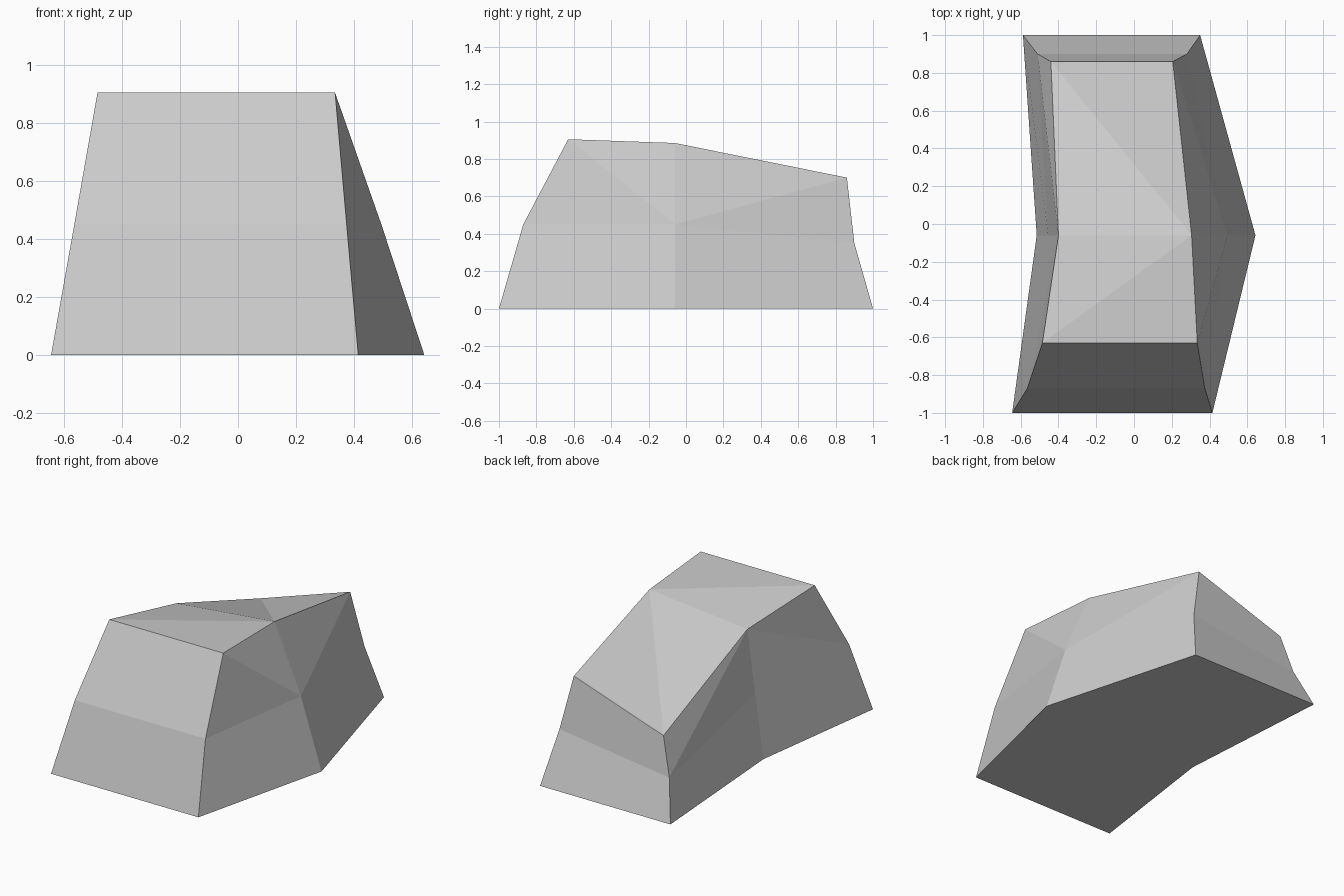
import bpy, bmesh

if "Cube" in bpy.data.objects:
    bpy.data.objects.remove(bpy.data.objects["Cube"])

# Six-corner rings: front left, front right, mid right, back right, back left, mid left
base = [(-.645, -1, 0), (.415, -1, 0), (.643, -.06, 0),
        (.35, 1, 0), (-.588, 1, 0), (-.515, -.06, 0)]
waist = [(-.565, -.87, .45), (.375, -.87, .45), (.495, -.06, .45),
         (.28, .90, .35), (-.51, .90, .245), (-.455, -.06, .41)]
crown = [(-.485, -.63, .905), (.335, -.63, .905), (.305, -.06, .885),
         (.205, .86, .70), (-.44, .86, .485), (-.40, -.06, .815)]

bm = bmesh.new()
b, w, t = [[bm.verts.new(p) for p in ring] for ring in (base, waist, crown)]

# Lower and upper bands; the upper side facets are split along their ridges
for i in range(6):
    j = (i + 1) % 6
    bm.faces.new((b[i], b[j], w[j], w[i]))
    if i in (1, 4):
        low, high = (w[j], t[i]) if i == 1 else (w[i], t[j])
    elif i in (2, 5):
        low, high = (w[i], t[j]) if i == 2 else (w[j], t[i])
    else:
        bm.faces.new((w[i], w[j], t[j], t[i]))
        continue
    bm.faces.new((low, high, t[i] if high is t[j] else t[j]))
    bm.faces.new((low, high, w[i] if low is w[j] else w[j]))

# Underside, bent at the middle
bm.faces.new((b[0], b[1], b[2], b[5]))
bm.faces.new((b[5], b[2], b[3], b[4]))

# Top: sloping facets that fall towards the back left corner
for tri in ((0, 1, 2), (0, 2, 5), (5, 2, 4), (2, 3, 4)):
    bm.faces.new([t[k] for k in tri])

bmesh.ops.recalc_face_normals(bm, faces=bm.faces)
mesh = bpy.data.meshes.new("rock")
bm.to_mesh(mesh)
bm.free()
rock = bpy.data.objects.new("rock", mesh)
bpy.context.collection.objects.link(rock)
